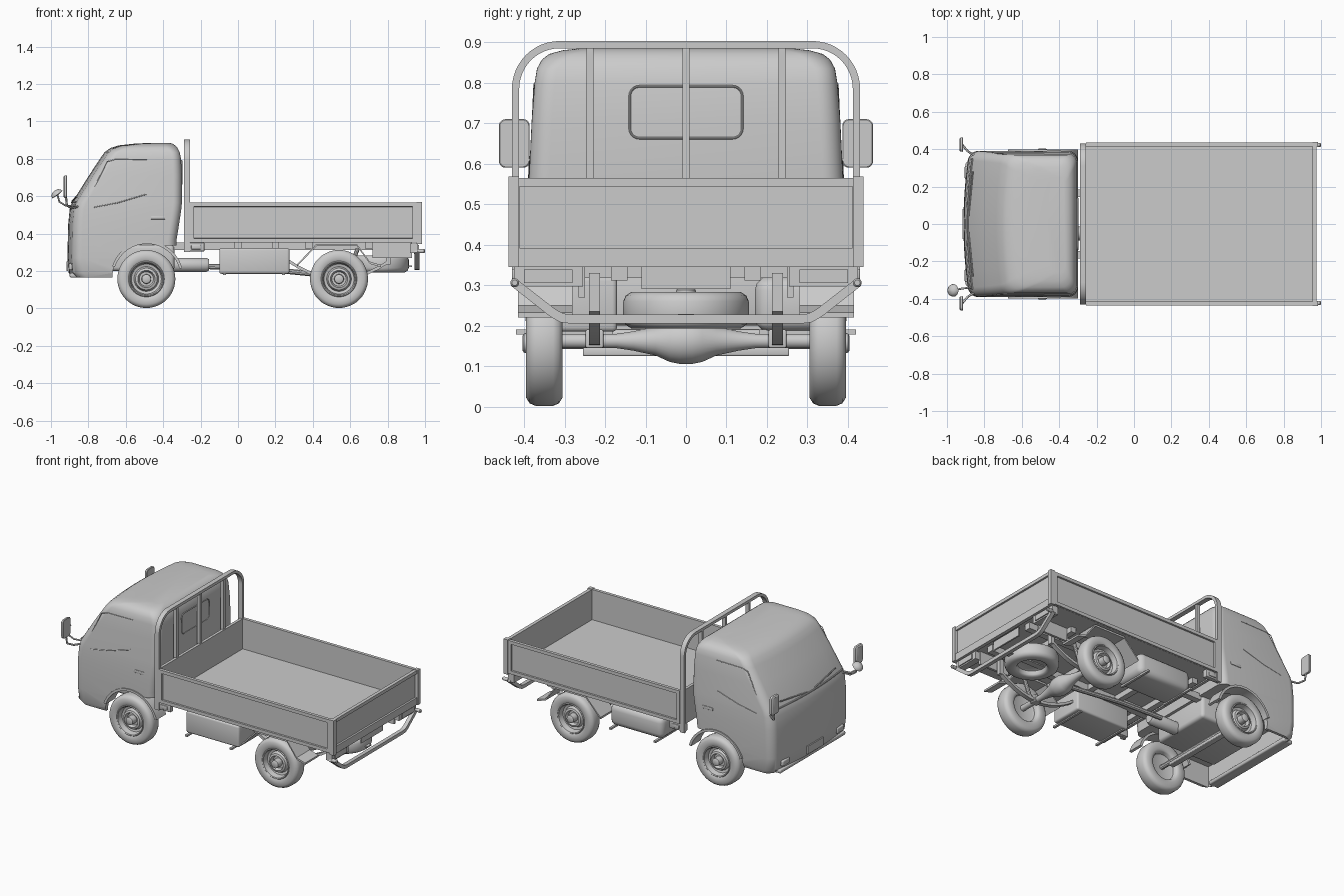
import bpy, bmesh
from math import sin, cos, pi, radians
from mathutils import Vector

if "Cube" in bpy.data.objects:
    bpy.data.objects.remove(bpy.data.objects["Cube"], do_unlink=True)

grey = bpy.data.materials.new("plain_grey")
grey.use_nodes = True
grey.diffuse_color = (0.6, 0.6, 0.6, 1)
grey.node_tree.nodes["Principled BSDF"].inputs["Base Color"].default_value = (0.6, 0.6, 0.6, 1)
parts = []


def add(name, bm):
    bmesh.ops.recalc_face_normals(bm, faces=bm.faces)
    me = bpy.data.meshes.new(name)
    bm.to_mesh(me)
    bm.free()
    ob = bpy.data.objects.new(name, me)
    bpy.context.collection.objects.link(ob)
    me.materials.append(grey)
    parts.append(ob)
    return ob


def loft(name, rings):
    bm = bmesh.new()
    vs = [[bm.verts.new(p) for p in ring] for ring in rings]
    n = len(vs[0])
    for a, b in zip(vs, vs[1:]):
        for i in range(n):
            j = (i + 1) % n
            bm.faces.new((a[i], a[j], b[j], b[i]))
    bm.faces.new(vs[0])
    bm.faces.new(vs[-1])
    return add(name, bm)


def prism(name, profile, y0, y1):
    return loft(name, [[(x, y, z) for x, z in profile] for y in (y0, y1)])


def cross_bar(name, outer, inner, x0, x1):
    """Flat bar that follows a path across the truck, mirrored about y = 0."""
    def full(half):
        return half + [(-y, z) for y, z in half[::-1]]
    loop = full(outer) + full(inner)[::-1]
    return loft(name, [[(x, y, z) for y, z in loop] for x in (x0, x1)])


def lathe(name, profile, centre, axis, n=40):
    c, ax = Vector(centre), Vector(axis).normalized()
    u = ax.orthogonal().normalized()
    v = ax.cross(u)
    return loft(name, [[c + ax * h + (u * cos(2 * pi * i / n) + v * sin(2 * pi * i / n)) * r
                        for i in range(n)] for r, h in profile])


def box(name, x, y, z, bevel=0, recess=None):
    """Box from ranges; recess sinks a panel in the face that points along it."""
    bm = bmesh.new()
    bmesh.ops.create_cube(bm, size=1)
    for v in bm.verts:
        v.co = [(a[0] + a[1]) / 2 + c * abs(a[1] - a[0]) for a, c in zip((x, y, z), v.co)]
    if bevel:
        bmesh.ops.bevel(bm, geom=bm.edges[:], offset=bevel, segments=3, affect='EDGES', profile=0.5)
    if recess:
        bm.normal_update()
        face = max(bm.faces, key=lambda f: f.normal.dot(Vector(recess)))
        bmesh.ops.inset_individual(bm, faces=[face], thickness=0.03, depth=0)
        bmesh.ops.inset_individual(bm, faces=[face], thickness=0.001, depth=-0.011)
    return add(name, bm)


def tube(name, pts, r, closed=False):
    cu = bpy.data.curves.new(name, 'CURVE')
    cu.dimensions = '3D'
    cu.bevel_depth, cu.bevel_resolution, cu.use_fill_caps = r, 3, True
    sp = cu.splines.new('POLY')
    sp.points.add(len(pts) - 1)
    for p, co in zip(sp.points, pts):
        p.co = (*co, 1)
    sp.use_cyclic_u = closed
    tmp = bpy.data.objects.new(name + "_path", cu)
    bpy.context.collection.objects.link(tmp)
    bpy.context.view_layer.update()
    me = bpy.data.meshes.new_from_object(tmp.evaluated_get(bpy.context.evaluated_depsgraph_get()))
    bpy.data.objects.remove(tmp, do_unlink=True)
    bm = bmesh.new()
    bm.from_mesh(me)
    bpy.data.meshes.remove(me)
    return add(name, bm)


def arc(cx, cz, r, a0, a1, n=8):
    return [(cx + r * cos(radians(a0 + (a1 - a0) * i / n)),
             cz + r * sin(radians(a0 + (a1 - a0) * i / n))) for i in range(n + 1)]


def rounded(x, cy, cz, hw, hh, r):
    """Rounded rectangle facing along x."""
    pts = []
    for sy, sz, a in ((1, 1, 0), (-1, 1, 90), (-1, -1, 180), (1, -1, 270)):
        pts += [(x, y, z) for y, z in arc(cy + sy * (hw - r), cz + sz * (hh - r), r, a, a + 90, 5)]
    return pts


def both(name):
    return [(1, "left_" + name), (-1, "right_" + name)]


# Cab: rounded plan sections stacked upward, with a bowed front
def cab_ring(z, xf, xb, hw, r):
    pts = arc(xb - r, hw - r, r, 0, 90) + arc(xf + r, hw - r, r, 90, 180)
    pts += [(xf, (hw - r) * (1 - i / 4)) for i in range(1, 8)]
    pts += arc(xf + r, r - hw, r, 180, 270) + arc(xb - r, r - hw, r, 270, 360)
    return [(x + 0.03 * (y / hw) ** 2 * (xb - x) / (xb - xf), y, z) for x, y in pts]


cab = loft("cab", [cab_ring(*s) for s in (
    (.165, -.885, -.335, .372, .05), (.19, -.905, -.335, .382, .05), (.27, -.912, -.333, .388, .05),
    (.37, -.91, -.328, .391, .05), (.45, -.908, -.315, .391, .05), (.53, -.90, -.303, .39, .05),
    (.565, -.888, -.30, .388, .05), (.71, -.797, -.30, .381, .05), (.80, -.738, -.305, .374, .05),
    (.835, -.713, -.312, .368, .05), (.857, -.683, -.323, .356, .06), (.871, -.64, -.335, .338, .06),
    (.88, -.56, -.35, .305, .06), (.885, -.47, -.367, .26, .04))])

cutters = [box("underbody_cut", (-.85, -.2), (-.355, .355), (.1, .30)),
           box("sill_cut", (-.49, -.2), (-.5, .5), (.1, .335)),
           lathe("arch_cut", [(.185, -.5), (.185, .5)], (-.487, 0, .165), (0, 1, 0), 48)]
for c in cutters:
    m = cab.modifiers.new("cut", 'BOOLEAN')
    m.operation, m.solver, m.object = 'DIFFERENCE', 'EXACT', c
bpy.context.view_layer.objects.active = cab
for m in list(cab.modifiers):
    bpy.ops.object.modifier_apply(modifier=m.name)
for c in cutters:
    parts.remove(c)
    bpy.data.objects.remove(c, do_unlink=True)

# Cab trim, arches, mirrors
tube("rear_window_seal", rounded(-.301, 0, .727, .139, .064, .024), .003, True)
for s, n in both("wheel_arch_lip"):
    prism(n, arc(-.487, .165, .195, 15, 162, 24) + arc(-.487, .165, .18, 162, 15, 24), s * .30, s * .397)
for s, n in both("door_handle"):
    box(n, (-.465, -.39), (s * .388, s * .394), (.476, .494), .002)
for s, n in both("door_crease"):
    tube(n, [(-.77, s * .388, .54), (-.64, s * .387, .565), (-.49, s * .385, .61)], .003)
for s, n in both("window_trim"):
    tube(n, [(-.79, s * .383, .60), (-.70, s * .375, .785), (-.66, s * .374, .795), (-.48, s * .374, .797)], .0025)
for s, n in both("mirror"):
    loft(n, [rounded(x, s * .424, .65, .038 - d, .06 - d, .016)
             for x, d in ((-.934, .008), (-.928, .001), (-.916, 0), (-.914, .002))])
for s, n in both("mirror_stem"):
    tube(n, [(-.85, s * .365, .545), (-.89, s * .39, .535), (-.915, s * .42, .55), (-.92, s * .425, .60)], .006)
tube("parking_mirror_stem", [(-.87, -.34, .55), (-.92, -.345, .548), (-.955, -.353, .57), (-.966, -.355, .61)], .005)
lathe("parking_mirror", [(.002, -.026), (.02, -.022), (.031, -.011), (.034, 0), (.001, .004)],
      (-.966, -.355, .608), (.6, 0, -.8), 24)
tube("windscreen_base", [(-.888 + .2 * y * y, y, .567) for y in [i * .05 - .35 for i in range(15)]], .005)
for s, n in both("wiper"):
    tube(n, [(-.885, s * .04, .575), (-.862, s * .28, .60)], .004)
for s, n in both("fog_lamp"):
    box(n, (-.905, -.88), (s * .24, s * .31), (.205, .24), .006)
box("number_plate", (-.918, -.91), (-.08, .08), (.20, .25))
box("lower_bumper_lip", (-.90, -.83), (-.33, .33), (.165, .19), .008)

# Load bed
box("bed_floor", (-.26, .96), (-.425, .425), (.352, .372))
for s, n in both("side_board"):
    box(n, (-.257, .955), (s * .415, s * .435), (.353, .565), 0, (0, s, 0))
box("tail_board", (.955, .977), (-.433, .433), (.37, .565), 0, (1, 0, 0))
box("tail_sill", (.955, .977), (-.433, .433), (.345, .37))
box("head_board", (-.275, -.257), (-.43, .43), (.345, .565))
for s, n in both("tail_post"):
    box(n, (.955, .984), (s * .412, s * .438), (.345, .568))
for s, n in both("front_bracket"):
    box(n, (-.288, -.18), (s * .395, s * .425), (.305, .352), .004)
for s, n in both("side_lamp"):
    box(n, (-.25, -.20), (s * .42, s * .43), (.315, .34), .004)

# Guard frame behind the cab
cross_bar("guard_frame", [(.430, .30)] + arc(.312, .785, .118, 0, 90, 12),
          [(.412, .30)] + arc(.312, .785, .10, 0, 90, 12), -.288, -.257)
for i, y in enumerate((-.237, 0, .237)):
    box("guard_bar_%d" % (i + 1), (-.285, -.262), (y - .009, y + .009), (.40, .89))

# Chassis
for s, n in both("chassis_rail"):
    box(n, (-.70, .93), (s * .145, s * .185), (.312, .352))
for i, x in enumerate((-.2, 0, .2, .38, .7)):
    box("cross_member_%d" % (i + 1), (x - .018, x + .018), (-.3, .3), (.318, .353))
box("engine", (-.76, -.34), (-.2, .2), (.20, .34), .02)
lathe("gearbox", [(.03, -.36), (.038, -.35), (.038, -.17), (.03, -.155)], (0, -.05, .232), (1, 0, 0), 28)
tube("drive_shaft", [(-.2, 0, .225), (.1, 0, .215), (.52, 0, .172)], .015)
for s, n in both("storage_tank"):
    box(n, (-.10, .275), (s * .17, s * .385), (.185, .322), .035 if s > 0 else .012)
for s, n in both("tank_foot"):
    for x in (-.08, .235):
        box(n, (x, x + .015), (s * .18, s * .42), (.178, .19))

# Wheels: tyre and dished rim share one section
wheel = ((.001, -.008), (.07, -.01), (.082, -.015), (.086, -.036), (.092, -.042), (.105, -.045), (.135, -.045),
         (.149, -.036), (.155, -.022), (.155, .022), (.149, .036), (.135, .045), (.105, .045), (.096, .04),
         (.092, .044), (.087, .041), (.08, .008), (.066, .004), (.058, .026), (.046, .03),
         (.038, .01), (.026, .01), (.024, .05), (.018, .054), (.001, .054))
for x, end in ((-.49, "front_wheel"), (.54, "rear_wheel")):
    for s, n in both(end):
        lathe(n, wheel, (x, s * .35, .157), (0, s, 0), 48)
lathe("spare_wheel", wheel, (.758, 0, .238), (0, 0, 1), 48)
box("spare_carrier", (.59, .93), (-.02, .02), (.222, .229))

# Axles and springs
half = [(.057, .015), (.052, .04), (.036, .075), (.024, .13), (.018, .17), (.018, .34)]
lathe("rear_axle", [(r, -h) for r, h in half[::-1]] + half, (.54, 0, .162), (0, 1, 0), 28)
box("front_axle", (-.51, -.47), (-.255, .255), (.125, .145), .004)
tube("front_stub_axle", [(-.49, -.34, .157), (-.49, .34, .157)], .015)
for s, n in both("leaf_spring"):
    xs = [.27 + i * .054 for i in range(11)]
    bow = [(x, .15 + 1.3 * (x - .54) ** 2) for x in xs]
    prism(n, bow + [(x, z + .018) for x, z in bow[::-1]], s * .212, s * .24)
for s, n in both("spring_shackle"):
    box(n, (.79, .815), (s * .212, s * .24), (.235, .33))
for s, n in both("spring_saddle"):
    box(n, (.515, .565), (s * .204, s * .248), (.145, .19), .004)
for s, n in both("damper"):
    tube(n, [(.58, s * .225, .16), (.64, s * .225, .32)], .012)

# Rear mudguards
guard = [(.315, .235), (.42, .345), (.635, .345), (.705, .25), (.765, .232)]
for s, n in both("mudguard"):
    prism(n, guard + [(x, z - .012) for x, z in guard[::-1]], s * .28, s * .415)

# Tail: lamps, number plate, under-run bar
for s, n in both("lamp_beam"):
    box(n, (.92, .962), (s * .255, s * .425), (.297, .347))
for s, n in both("tail_lamp"):
    box(n, (.962, .969), (s * .28, s * .40), (.305, .338))
for s, n in both("tail_support"):
    box(n, (.72, .93), (s * .25, s * .265), (.27, .352))
box("rear_plate", (.94, .95), (-.11, .11), (.29, .345))
for s, n in both("bar_knob"):
    lathe(n, [(.008, .96), (.011, .97), (.011, .995), (.007, 1)], (0, s * .423, .306), (1, 0, 0), 16)
cross_bar("under_run_bar", [(.432, .298), (.335, .222), (.31, .208), (.285, .205)],
          [(.42, .316), (.322, .24), (.303, .23), (.285, .227)], .945, .970)

# Shading
bpy.ops.object.select_all(action='DESELECT')
for ob in parts:
    ob.select_set(True)
bpy.context.view_layer.objects.active = cab
bpy.ops.object.shade_smooth_by_angle(angle=radians(35))
